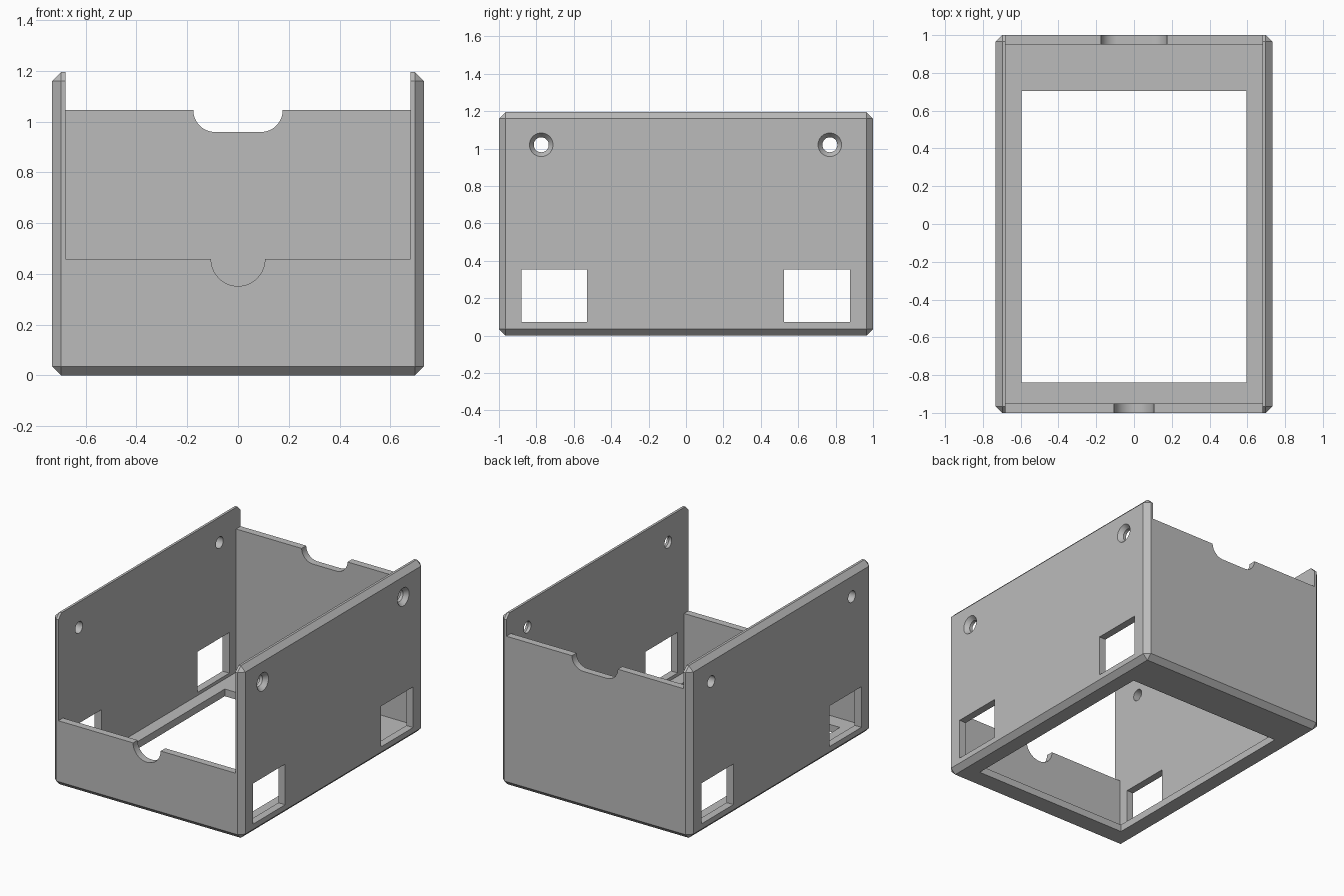
import bpy
import bmesh
import math
from mathutils import Matrix

cube = bpy.data.objects.get("Cube")
if cube:
    bpy.data.objects.remove(cube, do_unlink=True)

HALF_X, HALF_Y, HEIGHT = 0.732, 1.0, 1.195
IN_X, IN_Y, FLOOR = 0.68, 0.95, 0.05
CHAMFER = 0.035

grey = bpy.data.materials.new("plain grey")
grey.use_nodes = True
colour = (0.5, 0.5, 0.5, 1)
grey.diffuse_color = colour
grey.node_tree.nodes["Principled BSDF"].inputs["Base Color"].default_value = colour


def make_object(name, bm):
    bmesh.ops.recalc_face_normals(bm, faces=bm.faces)
    mesh = bpy.data.meshes.new(name)
    bm.to_mesh(mesh)
    bm.free()
    mesh.materials.append(grey)
    obj = bpy.data.objects.new(name, mesh)
    bpy.context.collection.objects.link(obj)
    return obj


def box(name, x, y, z):
    """Box from (low, high) ranges along each axis."""
    bm = bmesh.new()
    bmesh.ops.create_cube(bm, size=1)
    for v in bm.verts:
        v.co = [r[0] if c < 0 else r[1] for c, r in zip(v.co, (x, y, z))]
    return make_object(name, bm)


def prism(name, outline, y0, y1):
    """Extrude an x-z outline along y."""
    bm = bmesh.new()
    face = bm.faces.new([bm.verts.new((x, y0, z)) for x, z in outline])
    new = bmesh.ops.extrude_face_region(bm, geom=[face])["geom"]
    bmesh.ops.translate(bm, vec=(0, y1 - y0, 0),
                        verts=[g for g in new if isinstance(g, bmesh.types.BMVert)])
    return make_object(name, bm)


def cone_x(name, x0, x1, r0, r1, y, z):
    """Round cutter lying along x."""
    bm = bmesh.new()
    bmesh.ops.create_cone(bm, cap_ends=True, segments=48, radius1=r0, radius2=r1,
                          depth=abs(x1 - x0))
    turn = math.copysign(math.pi / 2, x1 - x0)
    bm.transform(Matrix.Translation(((x0 + x1) / 2, y, z)) @ Matrix.Rotation(turn, 4, "Y"))
    return make_object(name, bm)


def arc(cx, cz, r, start, end, steps=24):
    angles = [math.radians(start + (end - start) * i / steps) for i in range(steps + 1)]
    return [(cx + r * math.cos(a), cz + r * math.sin(a)) for a in angles]


# Chamfered outer block
case = box("case", (-HALF_X, HALF_X), (-HALF_Y, HALF_Y), (0, HEIGHT))
bm = bmesh.new()
bm.from_mesh(case.data)
bmesh.ops.bevel(bm, geom=bm.edges[:], offset=CHAMFER, segments=1, affect="EDGES")
bm.to_mesh(case.data)
bm.free()

# Cavity and floor opening
cutters = [
    box("cavity", (-IN_X, IN_X), (-IN_Y, IN_Y), (FLOOR, 2)),
    box("floor_opening", (-0.595, 0.595), (-0.84, 0.705), (-0.5, 0.3)),
]

# Low front wall with a half-round finger notch
FRONT_TOP = 0.458
front = ([(-IN_X, 1.5), (-IN_X, FRONT_TOP)]
         + arc(0, FRONT_TOP, 0.106, 180, 360, 40)
         + [(IN_X, FRONT_TOP), (IN_X, 1.5)])
cutters.append(prism("front_opening", front, -1.3, -0.9))

# Taller back wall with a wide, round-cornered notch
BACK_TOP = 1.045
back = ([(-IN_X, 1.5), (-IN_X, BACK_TOP)]
        + arc(-0.09, BACK_TOP, 0.086, 180, 270)
        + arc(0.09, BACK_TOP, 0.086, 270, 360)
        + [(IN_X, BACK_TOP), (IN_X, 1.5)])
cutters.append(prism("back_opening", back, 0.9, 1.3))

# Side windows and countersunk screw holes, through both walls
for y0, y1 in ((-0.88, -0.528), (0.525, 0.876)):
    cutters.append(box("side_window", (-1, 1), (y0, y1), (0.072, 0.354)))
for y in (-0.774, 0.769):
    cutters.append(cone_x("screw_hole", -1, 1, 0.04, 0.04, y, 1.02))
    for s in (-1, 1):
        cutters.append(cone_x("countersink", s * (HALF_X + 0.03), s * (HALF_X - 0.03),
                              0.086, 0.04, y, 1.02))

# Cut everything out of the block
bpy.ops.object.select_all(action="DESELECT")
bpy.context.view_layer.objects.active = case
case.select_set(True)
for cutter in cutters:
    cutter.hide_render = True
    mod = case.modifiers.new("cut", "BOOLEAN")
    mod.operation = "DIFFERENCE"
    mod.solver = "EXACT"
    mod.object = cutter
    bpy.ops.object.modifier_apply(modifier=mod.name)
for cutter in cutters:
    bpy.data.objects.remove(cutter, do_unlink=True)

bpy.ops.object.shade_smooth_by_angle(angle=math.radians(25))
